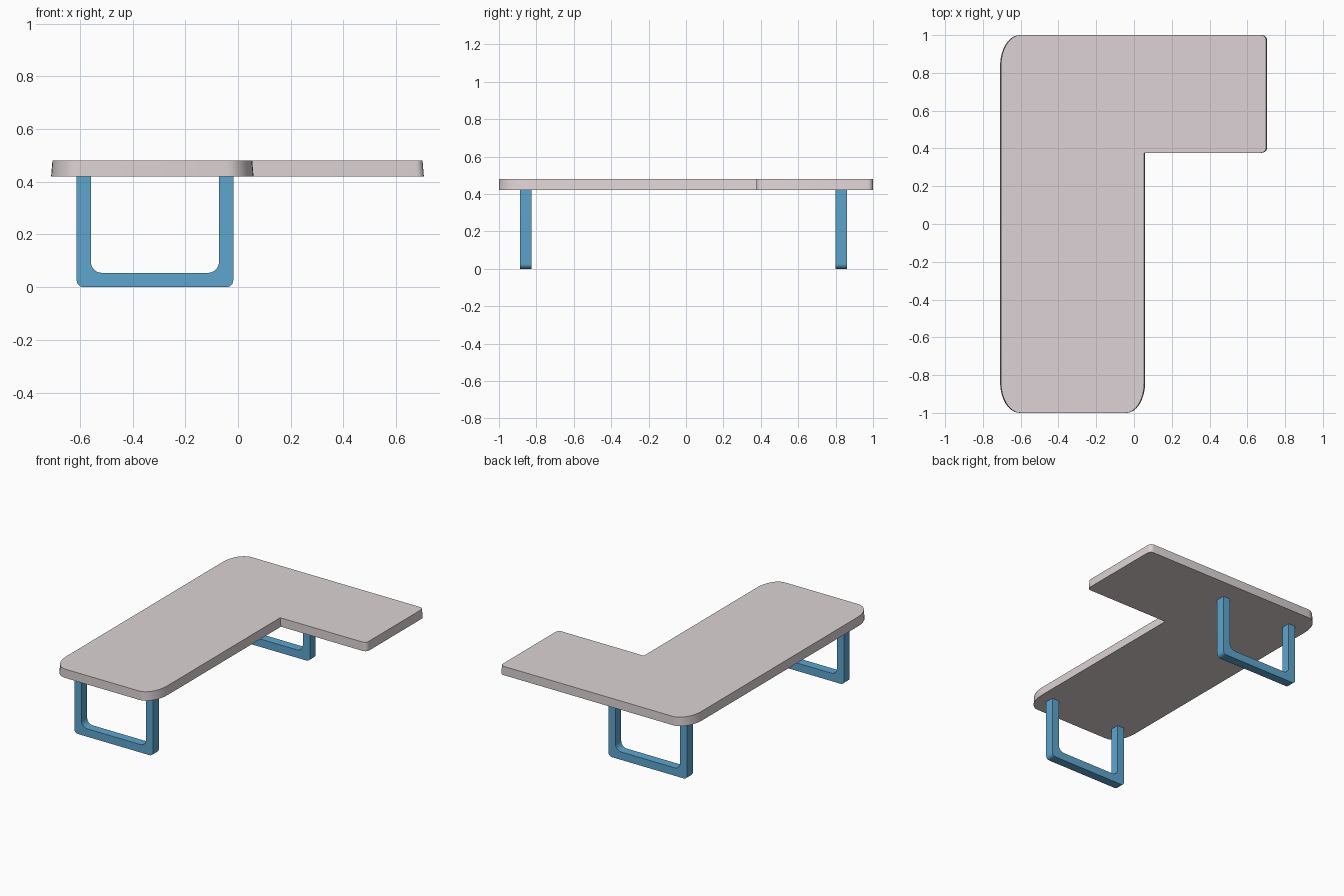
import bpy, bmesh, math

if "Cube" in bpy.data.objects:
    bpy.data.objects.remove(bpy.data.objects["Cube"])


def material(name, rgb):
    m = bpy.data.materials.new(name)
    m.diffuse_color = (*rgb, 1)
    m.use_nodes = True
    m.node_tree.nodes["Principled BSDF"].inputs["Base Color"].default_value = m.diffuse_color
    return m


def arc(cx, cy, rx, ry, a0, a1, n=8):
    """Elliptical arc around (cx, cy), angles in degrees."""
    return [(cx + rx * math.cos(math.radians(a0 + (a1 - a0) * i / n)),
             cy + ry * math.sin(math.radians(a0 + (a1 - a0) * i / n))) for i in range(n + 1)]


def prism(name, lower, upper, mat):
    """Solid joining two matching outlines of 3D points."""
    bm = bmesh.new()
    a = [bm.verts.new(p) for p in lower]
    b = [bm.verts.new(p) for p in upper]
    n = len(a)
    bm.faces.new(a)
    bm.faces.new(b)
    for i in range(n):
        j = (i + 1) % n
        bm.faces.new((a[i], a[j], b[j], b[i]))
    bmesh.ops.recalc_face_normals(bm, faces=bm.faces)
    me = bpy.data.meshes.new(name)
    bm.to_mesh(me)
    bm.free()
    ob = bpy.data.objects.new(name, me)
    bpy.context.collection.objects.link(ob)
    me.materials.append(mat)
    bpy.ops.object.select_all(action='DESELECT')
    ob.select_set(True)
    bpy.context.view_layer.objects.active = ob
    bpy.ops.object.shade_smooth_by_angle(angle=math.radians(30))
    return ob


pale = material("pale_top", (0.72, 0.65, 0.66))
blue = material("blue_metal", (0.11, 0.38, 0.62))

# L-shaped table top, sides flaring slightly toward the underside
outline = (arc(-0.60, -0.84, 0.104, 0.16, 180, 270)
           + arc(-0.045, -0.84, 0.099, 0.16, 270, 360)
           + [(0.054, 0.377)]
           + arc(0.672, 0.405, 0.028, 0.028, 270, 360, 5)
           + arc(0.672, 0.972, 0.028, 0.028, 0, 90, 5)
           + arc(-0.60, 0.84, 0.104, 0.16, 90, 180))
flare = 0.005
prism("table_top",
      [(x + (flare if x > -0.3 else -flare), y, 0.42) for x, y in outline],
      [(x, y, 0.48) for x, y in outline], pale)

# U-shaped sled legs
x0, x1, w, r_out, r_in, top = -0.612, -0.018, 0.054, 0.026, 0.042, 0.421
a, b = x0 + w, x1 - w
profile = ([(x0, top)]
           + arc(x0 + r_out, r_out, r_out, r_out, 180, 270, 6)
           + arc(x1 - r_out, r_out, r_out, r_out, 270, 360, 6)
           + [(x1, top), (b, top)]
           + arc(b - r_in, w + r_in, r_in, r_in, 360, 270, 6)
           + arc(a + r_in, w + r_in, r_in, r_in, 270, 180, 6)
           + [(a, top)])
for name, y in (("front_leg", -0.888), ("back_leg", 0.80)):
    prism(name, [(x, y, z) for x, z in profile],
          [(x, y + 0.061, z) for x, z in profile], blue)
